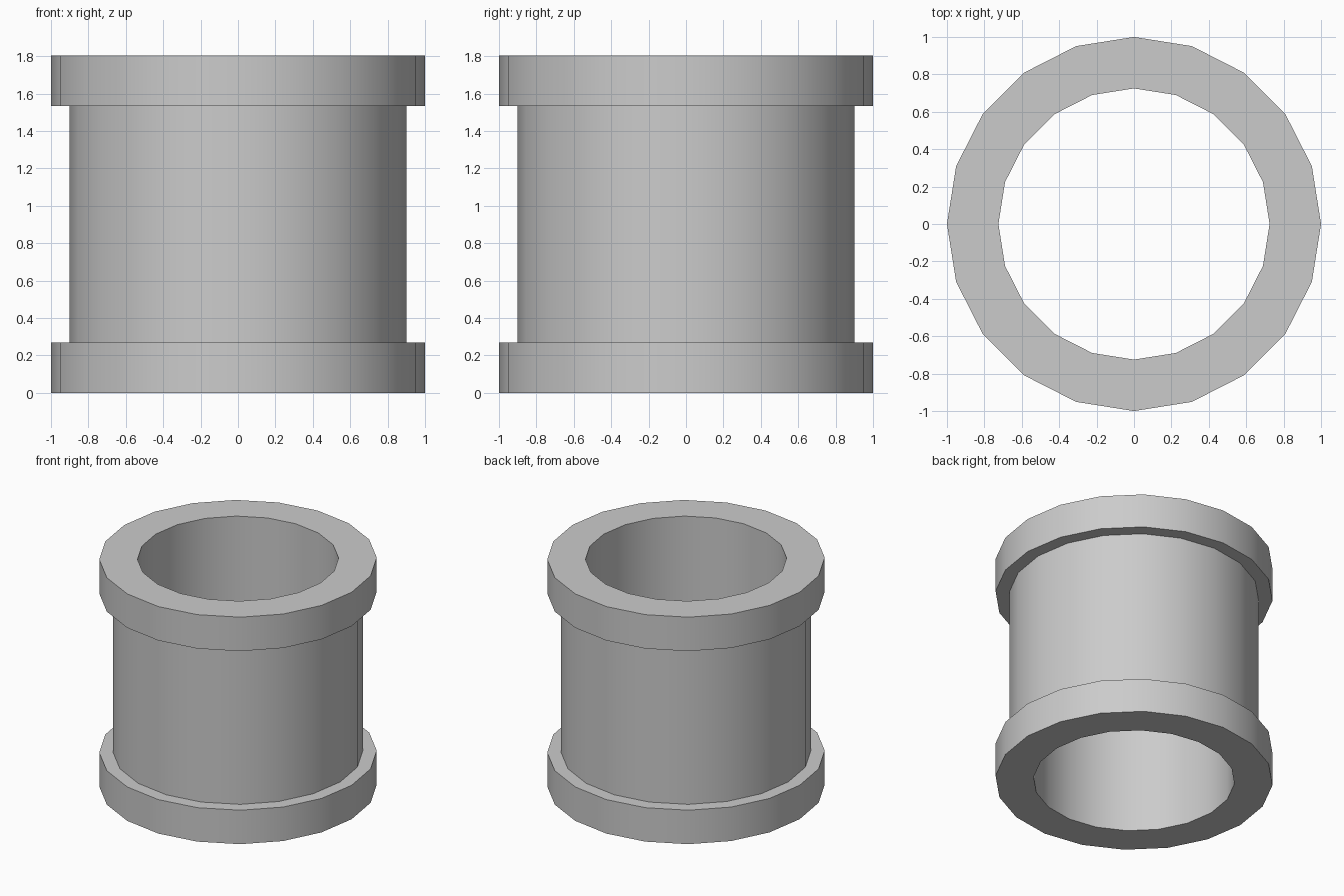
import bpy, bmesh
from math import sin, cos, tau, radians

if "Cube" in bpy.data.objects:
    bpy.data.objects.remove(bpy.data.objects["Cube"])

SIDES = 20
BORE, BODY, FLANGE = 0.725, 0.9, 1.0
HEIGHT, FLANGE_H = 1.805, 0.27

# closed cross-section of the flanged pipe (radius, height)
profile = [(BORE, 0), (FLANGE, 0), (FLANGE, FLANGE_H), (BODY, FLANGE_H),
           (BODY, HEIGHT - FLANGE_H), (FLANGE, HEIGHT - FLANGE_H),
           (FLANGE, HEIGHT), (BORE, HEIGHT)]

# revolve the section around z
bm = bmesh.new()
rings = [[bm.verts.new((r * cos(tau * i / SIDES), r * sin(tau * i / SIDES), z))
          for i in range(SIDES)] for r, z in profile]
for k, ring in enumerate(rings):
    upper = rings[(k + 1) % len(rings)]
    for i in range(SIDES):
        j = (i + 1) % SIDES
        bm.faces.new((ring[i], ring[j], upper[j], upper[i]))
bmesh.ops.recalc_face_normals(bm, faces=bm.faces)

mesh = bpy.data.meshes.new("flanged_pipe")
bm.to_mesh(mesh)
bm.free()
pipe = bpy.data.objects.new("flanged_pipe", mesh)
bpy.context.collection.objects.link(pipe)

# smooth walls, sharp rims
bpy.context.view_layer.objects.active = pipe
pipe.select_set(True)
bpy.ops.object.shade_smooth_by_angle(angle=radians(30))
